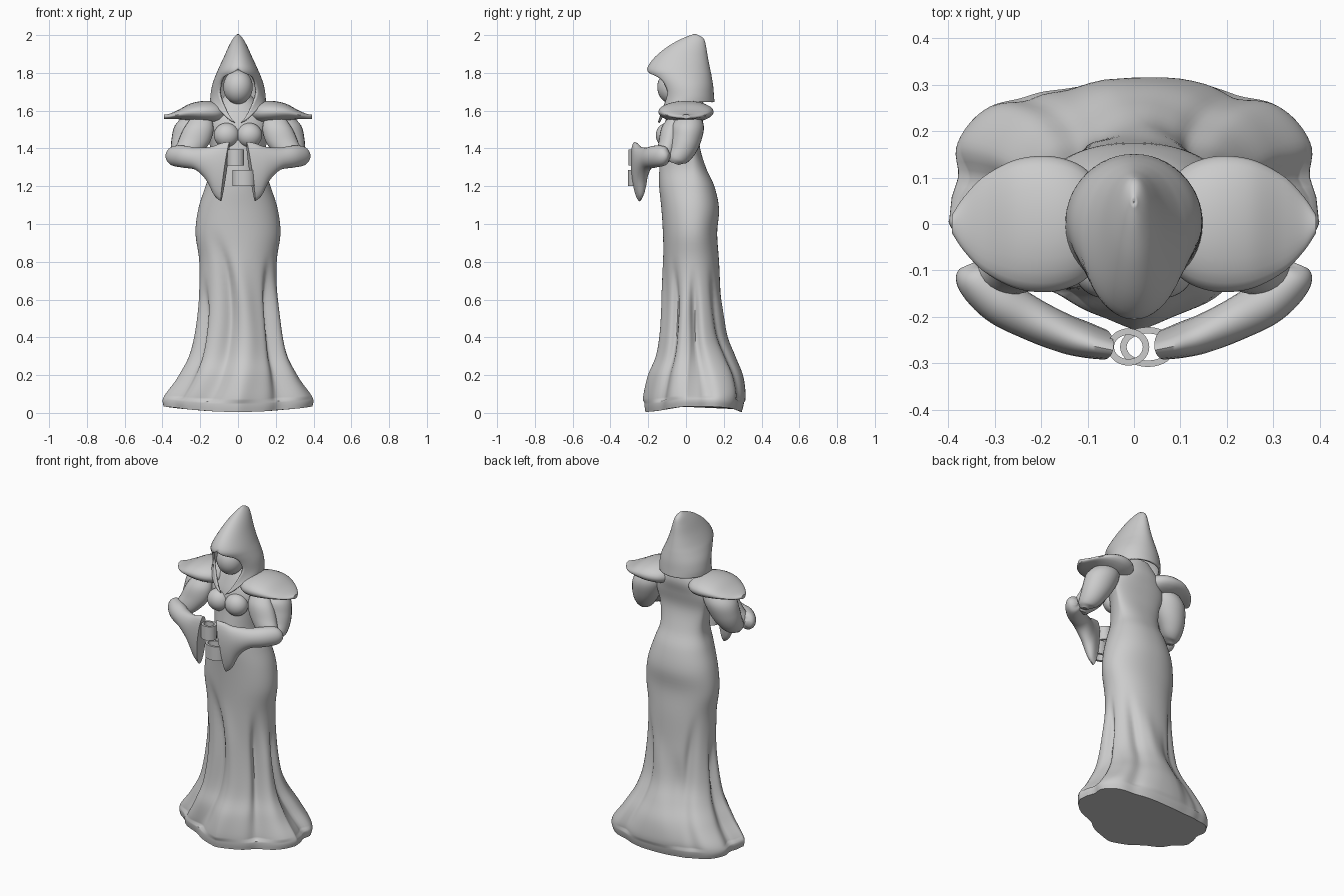
import bpy, bmesh
from math import sin, cos, pi, asin, exp, radians
from mathutils import Vector

if "Cube" in bpy.data.objects:
    bpy.data.objects.remove(bpy.data.objects["Cube"])


def curve(keys, n):
    """Catmull-Rom samples through rows of numbers, n per span."""
    k = [keys[0]] + list(keys) + [keys[-1]]
    out = []
    for i in range(1, len(k) - 2):
        for s in range(n):
            t = s / n
            out.append([0.5 * (2*b + (c - a)*t + (2*a - 5*b + 4*c - d)*t*t + (3*b - a - 3*c + d)*t**3)
                        for a, b, c, d in zip(k[i-1], k[i], k[i+1], k[i+2])])
    return out + [list(keys[-1])]


def skin(name, rings, closed=True, caps=True, mirror=False, solid=0, angle=50):
    """Mesh from rows of points."""
    bm = bmesh.new()
    vs = [[bm.verts.new(p) for p in r] for r in rings]
    m = len(rings[0])
    for a, b in zip(vs, vs[1:]):
        for j in range(m if closed else m - 1):
            k = (j + 1) % m
            bm.faces.new((a[j], a[k], b[k], b[j]))
    if caps:
        bm.faces.new(vs[0])
        bm.faces.new(vs[-1])
    bmesh.ops.remove_doubles(bm, verts=bm.verts, dist=0.0003)
    bmesh.ops.recalc_face_normals(bm, faces=bm.faces)
    me = bpy.data.meshes.new(name)
    bm.to_mesh(me)
    bm.free()
    ob = bpy.data.objects.new(name, me)
    bpy.context.collection.objects.link(ob)
    finish(ob, angle)
    if solid:
        mod = ob.modifiers.new("thickness", 'SOLIDIFY')
        mod.thickness, mod.offset = solid, 0
    if mirror:
        ob.modifiers.new("mirror", 'MIRROR')
    return ob


def finish(ob, angle=50):
    bpy.ops.object.select_all(action='DESELECT')
    ob.select_set(True)
    bpy.context.view_layer.objects.active = ob
    bpy.ops.object.shade_smooth_by_angle(angle=radians(angle))


def loft(name, sections, sides=24, n=6):
    """Mirrored elliptical loft; section = end A, end B of one axis, half width of the other."""
    secs = curve(sections, n)
    mids = [(Vector(s[:3]) + Vector(s[3:6])) / 2 for s in secs]
    rings = []
    for i, s in enumerate(secs):
        u = (Vector(s[:3]) - Vector(s[3:6])) / 2
        tan = mids[min(i + 1, len(mids) - 1)] - mids[max(i - 1, 0)]
        v = u.cross(tan).normalized() * s[6]
        rings.append([mids[i] + u * cos(2*pi*j/sides) + v * sin(2*pi*j/sides) for j in range(sides)])
    return skin(name, rings, mirror=True)


def ball(name, loc, scale):
    bpy.ops.mesh.primitive_uv_sphere_add(segments=32, ring_count=20, location=loc)
    ob = bpy.context.object
    ob.name, ob.scale = name, scale
    finish(ob)
    return ob


def spow(x, p):
    return (abs(x) ** p) * (1 if x >= 0 else -1)


def step(x, a, b):
    t = max(0, min(1, (x - a) / (b - a)))
    return t * t * (3 - 2 * t)


# Robe: z, half width, front y, back y
robe = [(0.0, .395, -.205, .29), (.04, .40, -.21, .30), (.1, .375, -.207, .305), (.2, .315, -.185, .29),
        (.3, .262, -.145, .25), (.42, .232, -.125, .205), (.6, .21, -.115, .185), (.8, .205, -.118, .175),
        (.95, .225, -.122, .165), (1.08, .21, -.13, .175), (1.2, .172, -.142, .15), (1.3, .14, -.14, .105),
        (1.42, .15, -.125, .072), (1.52, .175, -.115, .085), (1.6, .14, -.09, .10), (1.68, .07, -.06, .08)]
# Folds: angle from front at top and at hem, spread, depth, start height, sway
folds = [(-38, -38, 11, -.035, 1.0, 26), (-8, 0, 13, .018, .9, 15), (50, 42, 9, -.04, .85, 6),
         (-62, -64, 9, -.035, .75, 5), (75, 62, 12, .012, .75, 0), (93, 100, 7, -.035, .78, 0),
         (-93, -100, 7, -.035, .7, 0), (130, 155, 9, -.022, .8, 5), (-130, -152, 9, -.022, .85, -5),
         (160, 178, 10, .012, .7, 8), (-165, -170, 9, -.015, .6, 6)]
rings = []
for z, w, yf, yb in curve(robe, 5):
    hem = 1 - step(z, 0.05, .4)
    cy = .03 - .02 * hem
    ring = []
    for j in range(120):
        deg = -180 + 3 * j
        a = radians(deg)
        p = 2 / (2 - .5 * hem) if cos(a) > 0 else 2 / (2.2 + 1.1 * hem)
        x = w * spow(sin(a), p)
        y = cy - spow(cos(a), p) * ((cy - yf) if cos(a) > 0 else (yb - cy))
        f = 1
        for top, low, wid, amp, z0, sway in folds:
            t = max(0, min(1, 1 - z / z0))
            c = top + (low - top) * t + sway * sin(pi * t)
            d = (deg - c + 180) % 360 - 180
            r = max(.15, Vector((x, y - cy)).length)
            f += amp / r * exp(-(d / wid) ** 2) * step(t, 0, .35) * (.55 if z < .06 else 1)
        ring.append((x * f, cy + (y - cy) * f, z + (.03 * min(1, (x / .4) ** 2) + .005) * (1 - step(z, 0, .2))))
    rings.append(ring)
skin("robe", rings)

# Bodice
for s in (-1, 1):
    ball("bust", (s * .06, -.1, 1.47), (.068, .06, .065))

# Hood: z, half width, front y, back y, half opening
hood = [(1.645, .142, -.145, .145, .015), (1.68, .14, -.13, .142, .088), (1.73, .132, -.145, .138, .092),
        (1.78, .115, -.18, .13, .072), (1.82, .098, -.2, .122, .0), (1.88, .07, -.16, .11, 0),
        (1.94, .043, -.085, .1, 0), (1.98, .02, -.01, .087, 0), (2.0, .001, .045, .05, 0)]
rings = []
for z, w, yf, yb, op in curve(hood, 4):
    cy = (yf + yb) / 2
    a0 = asin(max(0, min(.95, op / max(w, .001))))
    drop = .11 * (1 - step(z, 1.645, 1.7))
    ring = []
    for j in range(49):
        a = a0 + (2 * pi - 2 * a0) * j / 48
        ring.append((w * sin(a), cy - (cy - yf) * cos(a), z - drop * max(0, cos(a)) ** 3))
    rings.append(ring)
skin("hood", rings, closed=False, caps=False, solid=.012)
ball("face", (0, -.072, 1.725), (.078, .08, .09))

# Shoulder pads
loft("shoulder_pad", [(x, 0, t, x, 0, b, h) for x, t, b, h in
     [(.05, 1.6, 1.57, .04), (.1, 1.64, 1.54, .115), (.17, 1.652, 1.535, .145), (.25, 1.638, 1.545, .14),
      (.32, 1.602, 1.555, .105), (.365, 1.583, 1.555, .06), (.392, 1.58, 1.557, .02)]])

# Upper sleeves: main puff and the layered front fold
loft("upper_sleeve", [(xa, y, z, xb, y, z, h) for xa, xb, y, z, h in
     [(.13, .28, .01, 1.58, .06), (.14, .335, .01, 1.52, .085), (.17, .352, .0, 1.45, .08),
      (.21, .355, -.02, 1.39, .068), (.25, .35, -.05, 1.345, .05), (.29, .33, -.06, 1.32, .025)]])
loft("sleeve_fold", [(xa, y, z, xb, y, z, h) for xa, xb, y, z, h in
     [(.14, .25, -.06, 1.56, .03), (.13, .29, -.075, 1.5, .055), (.15, .32, -.09, 1.43, .055),
      (.2, .345, -.11, 1.37, .045), (.25, .33, -.12, 1.33, .025)]])

# Forearms with drooping cuffs
loft("forearm_cuff", [(.362, -.09, 1.375, .355, -.09, 1.34, .02), (.345, -.115, 1.41, .345, -.115, 1.31, .042),
                      (.29, -.165, 1.415, .29, -.165, 1.298, .05), (.22, -.205, 1.405, .22, -.205, 1.285, .046),
                      (.14, -.245, 1.41, .165, -.225, 1.23, .042), (.09, -.262, 1.428, .125, -.235, 1.15, .038),
                      (.045, -.272, 1.435, .09, -.245, 1.12, .032)])


# Two linked bands between the hands
def band(name, cx, cy, rx, ry, z0, z1, t=.014):
    prof = [(0, z0), (0, z1), (t, z1), (t, z0), (0, z0)]
    skin(name, [[(cx + (rx - d) * cos(2*pi*j/32), cy + (ry - d) * sin(2*pi*j/32), z) for j in range(32)]
                for d, z in prof], caps=False, angle=30)


band("upper_band", -.012, -.265, .045, .04, 1.31, 1.395)
band("lower_band", .03, -.265, .06, .043, 1.2, 1.285)
